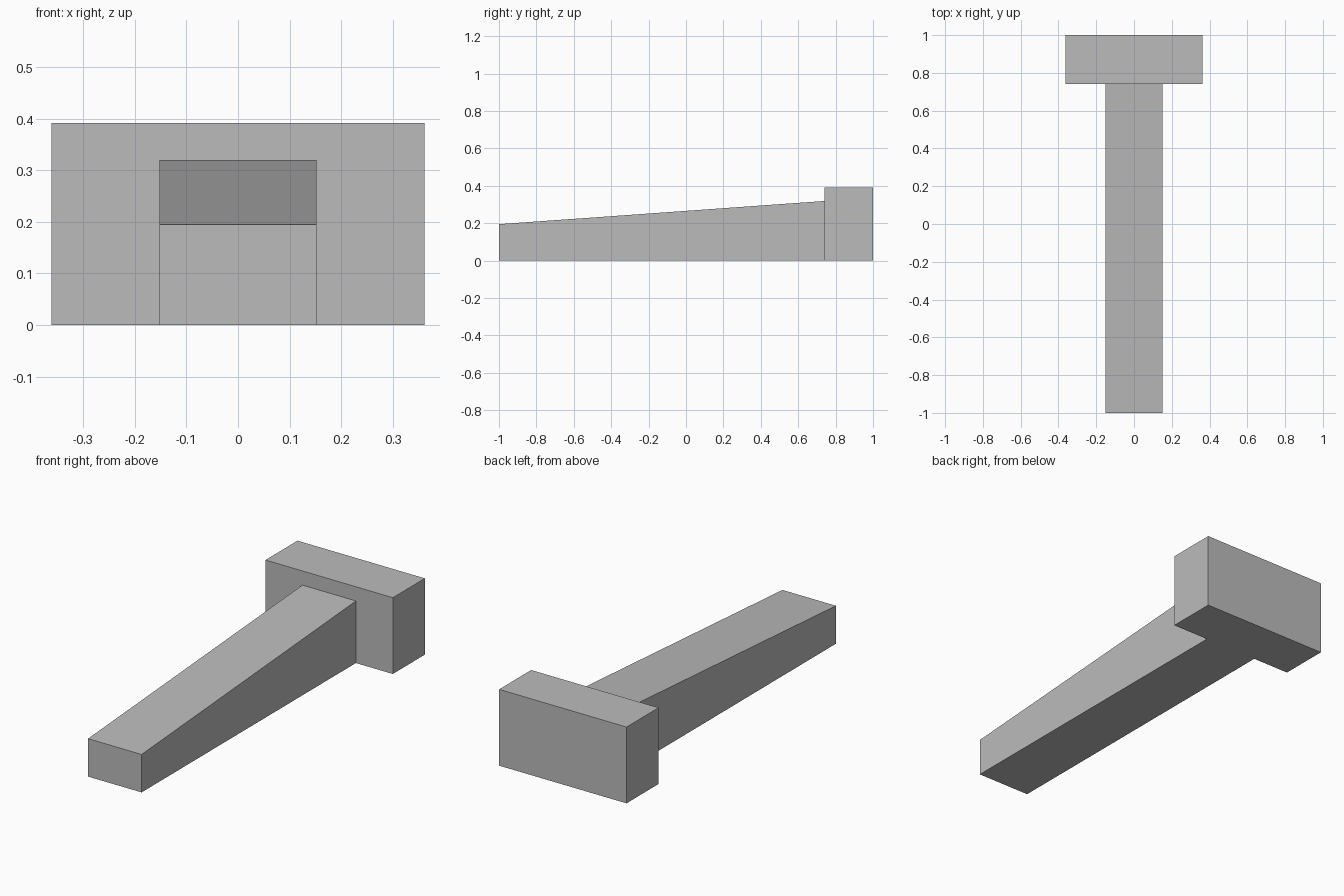
import bpy
import bmesh

cube = bpy.data.objects.get("Cube")
if cube:
    bpy.data.objects.remove(cube, do_unlink=True)

grey = bpy.data.materials.new("plain_grey")
grey.use_nodes = True
colour = (0.5, 0.5, 0.5, 1)
grey.diffuse_color = colour
grey.node_tree.nodes["Principled BSDF"].inputs["Base Color"].default_value = colour


def extruded_profile(name, profile, half_width):
    """Sweep a closed side profile of (y, z) points across x."""
    bm = bmesh.new()
    side = bm.faces.new([bm.verts.new((-half_width, y, z)) for y, z in profile])
    swept = bmesh.ops.extrude_face_region(bm, geom=[side])
    verts = [g for g in swept["geom"] if isinstance(g, bmesh.types.BMVert)]
    bmesh.ops.translate(bm, verts=verts, vec=(2 * half_width, 0, 0))
    bmesh.ops.recalc_face_normals(bm, faces=bm.faces[:])
    mesh = bpy.data.meshes.new(name)
    bm.to_mesh(mesh)
    bm.free()
    mesh.materials.append(grey)
    obj = bpy.data.objects.new(name, mesh)
    bpy.context.collection.objects.link(obj)
    return obj


JOINT_Y = 0.74

# Long shaft with a top that rises toward the back
extruded_profile("tapered_shaft",
                 [(-1, 0), (JOINT_Y, 0), (JOINT_Y, 0.319), (-1, 0.195)], 0.152)

# Wide block across the back end
extruded_profile("end_block",
                 [(JOINT_Y, 0), (1, 0), (1, 0.392), (JOINT_Y, 0.392)], 0.362)
